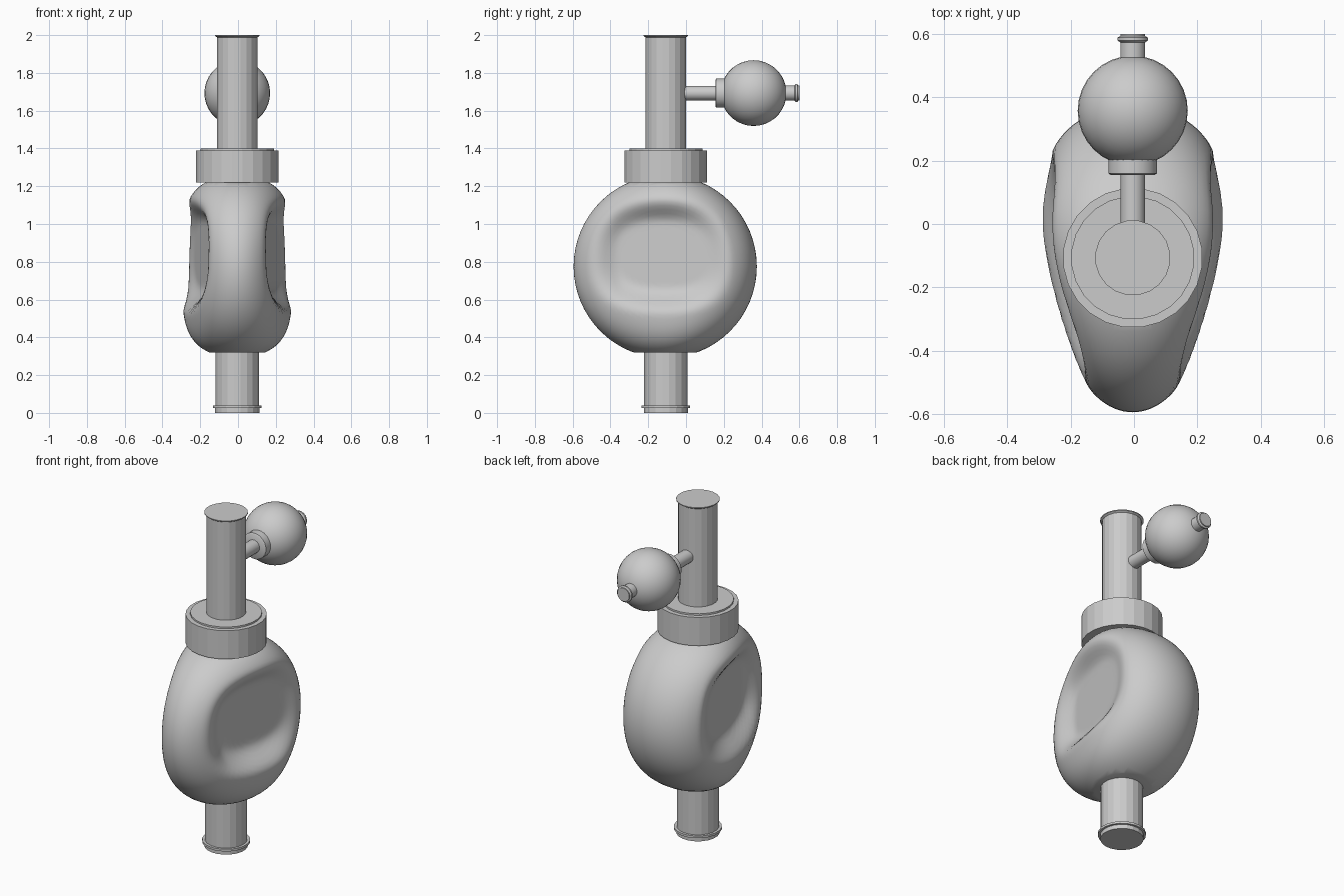
import bpy, bmesh
from math import cos, sin, pi
from mathutils import Matrix, Vector

if "Cube" in bpy.data.objects:
    bpy.data.objects.remove(bpy.data.objects["Cube"])

CX, CY = -0.004, -0.107      # main vertical axis
BALL_Z = 1.693               # height of the side arm


def finish(bm, name, smooth):
    bmesh.ops.recalc_face_normals(bm, faces=bm.faces)
    me = bpy.data.meshes.new(name)
    bm.to_mesh(me)
    bm.free()
    ob = bpy.data.objects.new(name, me)
    bpy.context.collection.objects.link(ob)
    if smooth:
        bpy.ops.object.select_all(action='DESELECT')
        ob.select_set(True)
        bpy.context.view_layer.objects.active = ob
        bpy.ops.object.shade_smooth_by_angle(angle=smooth)
    return ob


def lathe(name, profile, sides, along_y=False, smooth=0.0):
    """Turn (radius, height) points about the main axis, or about the side arm axis."""
    bm = bmesh.new()
    rings = []
    for r, h in profile:
        ring = []
        for i in range(sides):
            a = 2 * pi * (i + 0.5) / sides
            if along_y:
                p = (CX + r * cos(a), h, BALL_Z + r * sin(a))
            else:
                p = (CX + r * cos(a), CY + r * sin(a), h)
            ring.append(bm.verts.new(p))
        rings.append(ring)
    for a, b in zip(rings, rings[1:]):
        for i in range(sides):
            j = (i + 1) % sides
            bm.faces.new((a[i], a[j], b[j], b[i]))
    bm.faces.new(rings[0])
    bm.faces.new(rings[-1])
    return finish(bm, name, smooth)


def smoothstep(a, b, t):
    t = max(0.0, min(1.0, (t - a) / (b - a)))
    return t * t * (3 - 2 * t)


def half_width(r, a, y, z):
    """Half thickness of the round body, with a thumb hollow pressed in each side."""
    ends = sin(a) ** 2                          # fuller towards top and bottom
    power = 5.3 * ends + (1 - ends) * (3.2 + 0.6 * cos(a))
    taper = 1 - 0.22 * smoothstep(0.08, -0.42, y) if y > -0.42 else 0.78
    taper = 1 - 0.22 * smoothstep(-0.08, 0.42, -y)
    base = 0.297 * max(0.0, 1 - r ** power) ** 0.5 * taper
    floor = 0.128 + 0.21 * max(0.0, y + 0.35)
    d = (abs((y + 0.12) / 0.40) ** 2.5 + abs((z - 0.835) / 0.285) ** 2.5) ** 0.4
    press = 1 - smoothstep(0.6, 1.1, d)
    return base + (min(base, floor) - base) * press


# Round body: rings of a disc in the y-z plane, pushed out to both sides
R, BY, BZ, SEG, RINGS = 0.485, -0.11, 0.775, 64, 28
bm = bmesh.new()
rim = None
for side in (1, -1):
    rings = []
    for k in range(1, RINGS + 1):
        r = sin(k / RINGS * pi / 2)
        if k == RINGS and rim:
            rings.append(rim)
            break
        ring = []
        for i in range(SEG):
            a = 2 * pi * i / SEG
            y, z = BY + R * r * cos(a), BZ + R * r * sin(a)
            ring.append(bm.verts.new((CX + side * half_width(r, a, y, z), y, z)))
        rings.append(ring)
    rim = rings[-1]
    centre = bm.verts.new((CX + side * half_width(0, 0, BY, BZ), BY, BZ))
    for i in range(SEG):
        j = (i + 1) % SEG
        bm.faces.new((centre, rings[0][i], rings[0][j]))
        for a, b in zip(rings, rings[1:]):
            bm.faces.new((a[i], b[i], b[j], a[j]))
# Flat top and bottom where the pipes join
for z, n in ((0.32, -1), (1.22, 1)):
    bmesh.ops.bisect_plane(bm, geom=bm.verts[:] + bm.edges[:] + bm.faces[:],
                           plane_co=Vector((0, 0, z)), plane_no=Vector((0, 0, n)),
                           clear_outer=True)
    bmesh.ops.holes_fill(bm, edges=[e for e in bm.edges if e.is_boundary], sides=0)
finish(bm, "body", 0.7)

# Vertical pipes and collar
lathe("bottom_pipe", [(0.118, 0), (0.118, 0.025), (0.131, 0.025), (0.131, 0.038),
                      (0.116, 0.038), (0.116, 0.34)], 20)
lathe("collar", [(0.221, 1.22), (0.221, 1.39), (0.195, 1.39), (0.195, 1.4)], 24)
lathe("top_pipe", [(0.108, 1.38), (0.108, 1.988), (0.119, 1.995), (0.119, 2.0)], 20)

# Side arm with ball and end plug
lathe("arm_tube", [(0.039, -0.02), (0.039, 0.17)], 16, True, 0.6)
lathe("arm_collar", [(0.07, 0.155), (0.078, 0.16), (0.078, 0.208)], 20, True, 0.6)
lathe("end_plug", [(0.04, 0.5), (0.04, 0.574), (0.049, 0.58), (0.049, 0.589),
                   (0.04, 0.594), (0.04, 0.6)], 16, True, 0.6)
bm = bmesh.new()
bmesh.ops.create_uvsphere(bm, u_segments=32, v_segments=18, radius=0.174,
                          matrix=Matrix.Translation((CX, 0.358, BALL_Z)))
finish(bm, "ball", 0.6)
